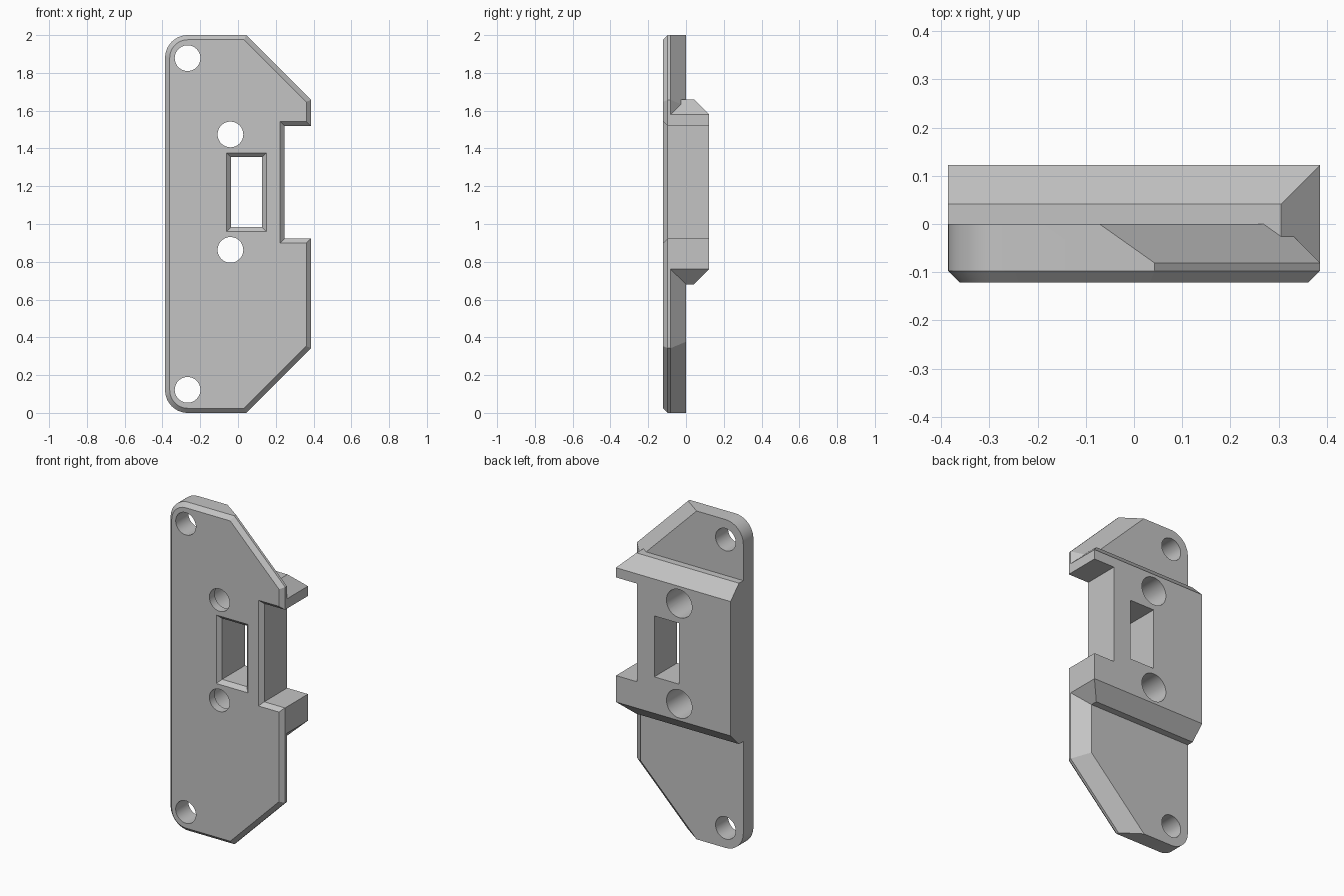
import bpy, bmesh, math

cube = bpy.data.objects.get("Cube")
if cube:
    bpy.data.objects.remove(cube, do_unlink=True)

W = 0.386                      # half width
FRONT, BACK = -0.1215, 0.1225
EDGE = 0.0245                  # front chamfer
BEVEL = 0.081                  # large chamfers on the back
DIAG = 2.043                   # x + z along the upper slanted edge
RADIUS = 0.12                  # rounded corners

grey = bpy.data.materials.new("plain grey")
grey.use_nodes = True
grey.diffuse_color = (0.55, 0.55, 0.55, 1)
grey.node_tree.nodes["Principled BSDF"].inputs["Base Color"].default_value = grey.diffuse_color


def loft(name, rings):
    """Closed solid through rings with equal point counts."""
    bm = bmesh.new()
    loops = [[bm.verts.new(p) for p in ring] for ring in rings]
    n = len(loops[0])
    for a, b in zip(loops, loops[1:]):
        for i in range(n):
            j = (i + 1) % n
            bm.faces.new((a[i], a[j], b[j], b[i]))
    bm.faces.new(loops[0])
    bm.faces.new(loops[-1])
    bmesh.ops.recalc_face_normals(bm, faces=bm.faces)
    mesh = bpy.data.meshes.new(name)
    bm.to_mesh(mesh)
    bm.free()
    mesh.materials.append(grey)
    obj = bpy.data.objects.new(name, mesh)
    bpy.context.collection.objects.link(obj)
    return obj


def plate_ring(y, left, right):
    """Plate outline, inset by left (straight and rounded sides) and right (slanted side)."""
    k = DIAG - math.sqrt(2) * right
    x = W - right
    upper = [(x, k - x), (k - 2 + left, 2 - left)]
    for i in range(13):
        t = math.pi / 2 * (1 + i / 12)
        r = RADIUS - left
        upper.append((RADIUS - W + r * math.cos(t), 2 - RADIUS + r * math.sin(t)))
    lower = [(px, 2 - pz) for px, pz in reversed(upper)]
    return [(px, y, pz) for px, pz in upper + lower]


def rect_cutter(name, x0, x1, z0, z1):
    """Straight opening that flares at the front face."""
    def ring(y, g):
        return [(x0 - g, y, z0 - g), (x1 + g, y, z0 - g), (x1 + g, y, z1 + g), (x0 - g, y, z1 + g)]
    return loft(name, [ring(FRONT - 0.02, 0.043), ring(FRONT + 0.023, 0), ring(0.3, 0)])


def round_cutter(name, x, z, radius, y0, y1):
    def ring(y):
        return [(x + radius * math.cos(i * math.tau / 48), y, z + radius * math.sin(i * math.tau / 48))
                for i in range(48)]
    return loft(name, [ring(y0), ring(y1)])


def combine(target, other, operation):
    mod = target.modifiers.new(other.name, "BOOLEAN")
    mod.object, mod.operation, mod.solver = other, operation, "EXACT"
    bpy.context.view_layer.objects.active = target
    bpy.ops.object.modifier_apply(modifier=mod.name)
    bpy.data.objects.remove(other, do_unlink=True)


# mounting plate
plate = loft("mounting_plate", [
    plate_ring(FRONT, EDGE, EDGE), plate_ring(FRONT + EDGE, 0, 0),
    plate_ring(-BEVEL, 0, 0), plate_ring(0, 0, BEVEL)])

# raised rear block, chamfered at the back and at the open side
Z0, Z1 = 0.68, 1.66


def block_ring(x, inset):
    step = BACK - BEVEL
    low, high = Z0 + inset, Z1 - inset
    back = [(step + inset, low), (BACK, Z0 + BEVEL), (BACK, Z1 - BEVEL), (step + inset, high)]
    return [(x, y, z) for y, z in [(-BEVEL, low)] + back + [(-BEVEL, high)]]


block = loft("rear_block", [block_ring(-W, 0), block_ring(W - BEVEL, 0), block_ring(W, BEVEL - 0.0005)])
combine(plate, block, "UNION")

# window and side notch
combine(plate, rect_cutter("window_cutter", -0.038, 0.128, 0.983, 1.354), "DIFFERENCE")
combine(plate, rect_cutter("notch_cutter", 0.246, 0.6, 0.922, 1.52), "DIFFERENCE")

# corner holes, and middle holes that widen toward the back
for z in (0.122, 1.878):
    combine(plate, round_cutter("corner_hole_cutter", -0.267, z, 0.068, -0.3, 0.3), "DIFFERENCE")
for z in (0.863, 1.474):
    combine(plate, round_cutter("middle_hole_cutter", -0.04, z, 0.068, -0.3, 0.3), "DIFFERENCE")
    combine(plate, round_cutter("wide_hole_cutter", -0.04, z, 0.086, -0.07, 0.3), "DIFFERENCE")

# smooth the rounded walls, keep edges sharp
plate.name = "mounting_plate"
bpy.ops.object.select_all(action="DESELECT")
plate.select_set(True)
bpy.context.view_layer.objects.active = plate
bpy.ops.object.shade_smooth_by_angle(angle=math.radians(20))
